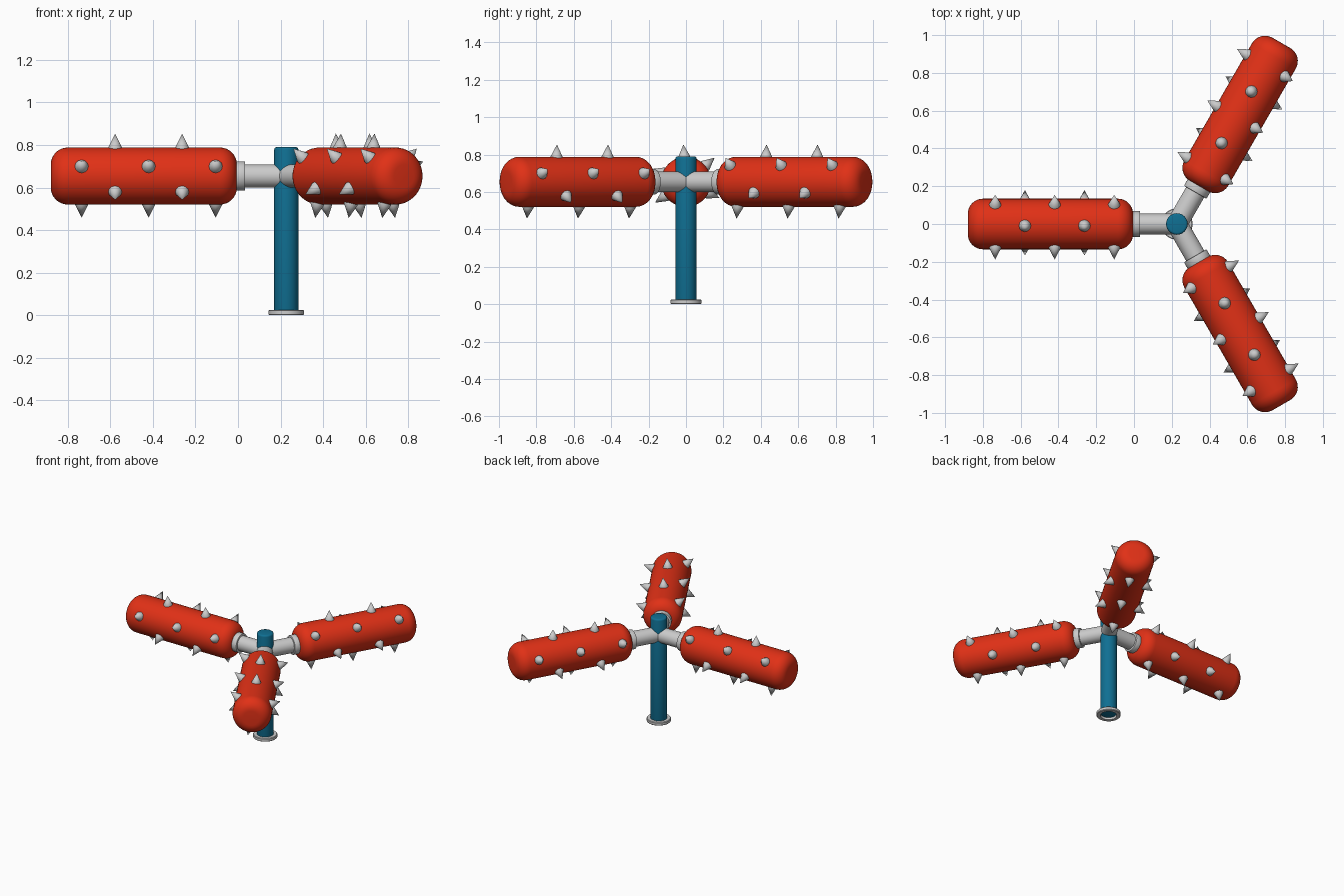
import bpy, math
from mathutils import Matrix, Vector

if "Cube" in bpy.data.objects:
    bpy.data.objects.remove(bpy.data.objects["Cube"])

CX, CZ = 0.227, 0.654          # pole axis and arm height


def material(name, color):
    m = bpy.data.materials.new(name)
    m.diffuse_color = color
    m.use_nodes = True
    m.node_tree.nodes["Principled BSDF"].inputs["Base Color"].default_value = m.diffuse_color
    return m


RED = material("red_paint", (0.75, 0.03, 0.008, 1))
BLUE = material("blue_paint", (0.005, 0.16, 0.29, 1))


def lathe(name, profile, matrix, mat=None, sides=40, closed=False):
    """Revolve (radius, height) points about local z."""
    verts, faces, rings = [], [], []
    for r, h in profile:
        if r < 1e-6:
            rings.append([len(verts)] * sides)
            verts.append((0, 0, h))
        else:
            rings.append(list(range(len(verts), len(verts) + sides)))
            for i in range(sides):
                a = math.tau * i / sides
                verts.append((r * math.cos(a), r * math.sin(a), h))
    pairs = list(zip(rings, rings[1:]))
    if closed:
        pairs.append((rings[-1], rings[0]))
    for a, b in pairs:
        for i in range(sides):
            j = (i + 1) % sides
            quad = list(dict.fromkeys((a[i], a[j], b[j], b[i])))
            faces.append(quad)
    me = bpy.data.meshes.new(name)
    me.from_pydata(verts, [], faces)
    ob = bpy.data.objects.new(name, me)
    bpy.context.collection.objects.link(ob)
    ob.matrix_world = matrix
    if mat:
        me.materials.append(mat)
    bpy.ops.object.select_all(action='DESELECT')
    ob.select_set(True)
    bpy.context.view_layer.objects.active = ob
    bpy.ops.object.shade_smooth_by_angle(angle=math.radians(35))
    return ob


def rounded_rod(r, h0, h1, bevel, steps=6):
    """Profile of a capped cylinder with rounded rims."""
    pts = [(0, h0)]
    for k in range(steps + 1):
        a = math.pi / 2 * k / steps
        pts.append((r - bevel + bevel * math.sin(a), h0 + bevel - bevel * math.cos(a)))
    for k in range(steps + 1):
        a = math.pi / 2 * k / steps
        pts.append((r - bevel + bevel * math.cos(a), h1 - bevel + bevel * math.sin(a)))
    return pts + [(0, h1)]


# Upright pole and its open foot ring
base = Matrix.Translation((CX, 0, 0))
lathe("pole", rounded_rod(0.057, 0.012, 0.79, 0.012, 3), base, BLUE)
lathe("foot_ring", [(0.056, 0), (0.079, 0), (0.083, 0.004), (0.083, 0.021),
                    (0.079, 0.025), (0.056, 0.025)], base, closed=True)

# Three arms, local z runs outward, local x to the left, local y up
for n, deg in enumerate((180, 60, -60), 1):
    a = math.radians(deg)
    out = Vector((math.cos(a), math.sin(a), 0))
    left = Vector((-math.sin(a), math.cos(a), 0))
    frame = Matrix.Translation((CX, 0, CZ)) @ Matrix((left, (0, 0, 1), out)).transposed().to_4x4()

    lathe(f"arm_rod_{n}", [(0, -0.03), (0.055, -0.03), (0.055, 0.24), (0, 0.24)], frame, sides=32)
    lathe(f"arm_collar_{n}", rounded_rod(0.069, 0.194, 0.245, 0.004, 2), frame, sides=32)
    lathe(f"roller_{n}", rounded_rod(0.134, 0.232, 1.107, 0.08, 8), frame, RED, sides=48)

    # Rings of three spikes, alternately turned
    for ring in range(5):
        d = 0.332 + 0.1575 * ring
        for k in range(3):
            t = (20 if ring % 2 == 0 else 86) + 120 * k
            spin = Matrix.Rotation(math.radians(t), 4, 'Z') @ Matrix.Rotation(math.pi / 2, 4, 'Y')
            lathe(f"spike_{n}_{ring}_{k}", [(0, 0.125), (0.032, 0.125), (0.032, 0.135), (0, 0.2)],
                  frame @ Matrix.Translation((0, 0, d)) @ spin, sides=12)
